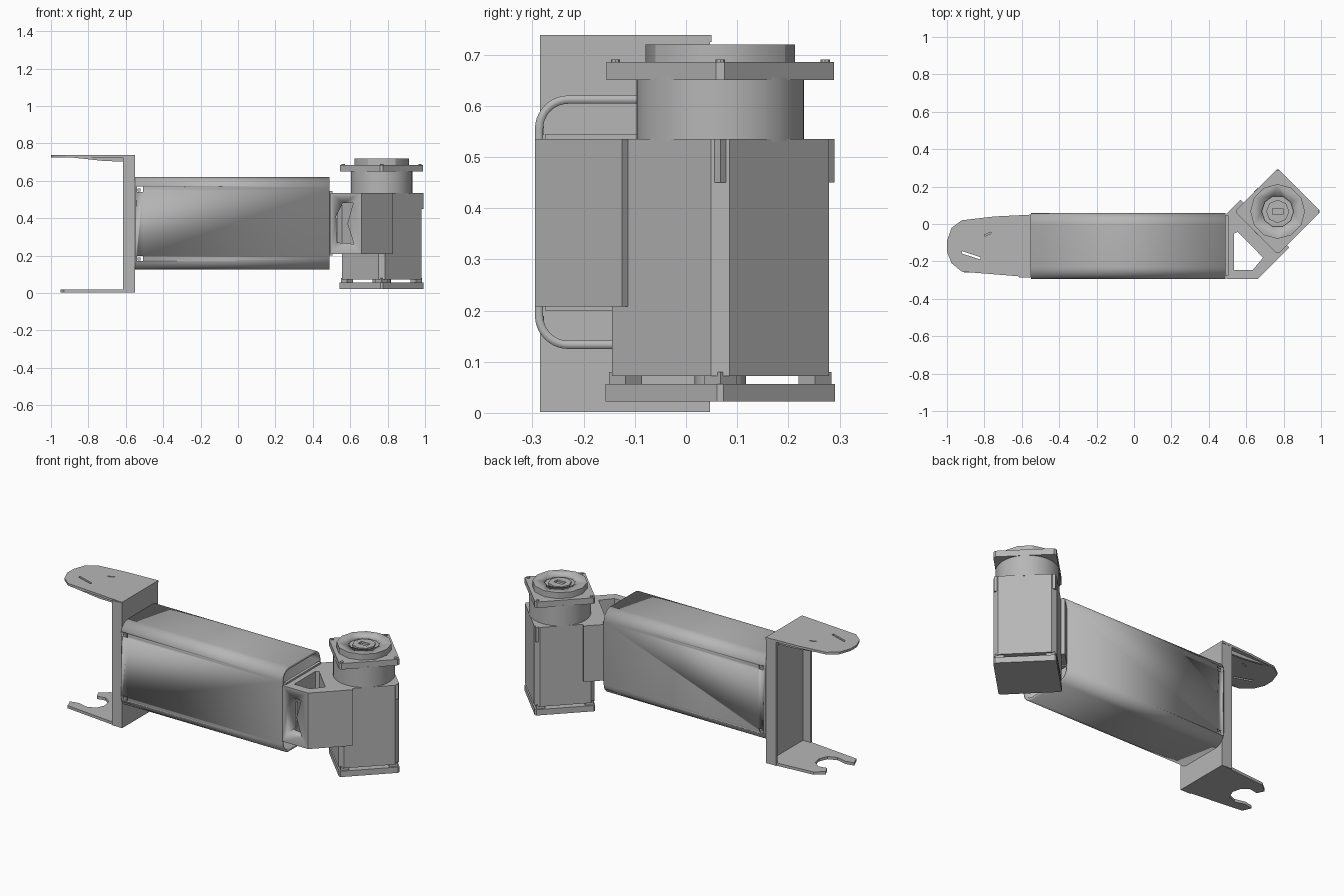
import bpy, bmesh, math
from mathutils import Matrix, Vector

if "Cube" in bpy.data.objects:
    bpy.data.objects.remove(bpy.data.objects["Cube"])

grey = bpy.data.materials.new("plain grey")
grey.use_nodes = True
grey.diffuse_color = (0.47, 0.47, 0.47, 1)
grey.node_tree.nodes["Principled BSDF"].inputs["Base Color"].default_value = grey.diffuse_color

# Maps from profile coordinates (u, v) and depth w to the model
PLAN = lambda u, v, w: Vector((u, v, w))
SIDE = lambda u, v, w: Vector((u, w, v))
END = lambda u, v, w: Vector((w, u, v))


def finish(name, bm, smooth=True):
    bmesh.ops.recalc_face_normals(bm, faces=bm.faces)
    mesh = bpy.data.meshes.new(name)
    bm.to_mesh(mesh)
    bm.free()
    mesh.materials.append(grey)
    obj = bpy.data.objects.new(name, mesh)
    bpy.context.collection.objects.link(obj)
    if smooth:
        bpy.ops.object.select_all(action="DESELECT")
        obj.select_set(True)
        bpy.context.view_layer.objects.active = obj
        bpy.ops.object.shade_smooth_by_angle(angle=math.radians(30))
    return obj


def prism(name, pts, lo, hi, plane=PLAN, caps=True):
    """Extrude an outline from depth lo to depth hi."""
    bm = bmesh.new()
    a, b = [[bm.verts.new(plane(u, v, w)) for u, v in pts] for w in (lo, hi)]
    for i in range(len(pts)):
        j = (i + 1) % len(pts)
        bm.faces.new((a[i], a[j], b[j], b[i]))
    if caps:
        bm.faces.new(a)
        bm.faces.new(b)
    return finish(name, bm)


def rect(u0, u1, v0, v1):
    return [(u0, v0), (u1, v0), (u1, v1), (u0, v1)]


def rounded(u0, u1, v0, v1, r, n=10):
    pts = []
    for k, (cu, cv) in enumerate(rect(u0 + r, u1 - r, v0 + r, v1 - r)):
        for i in range(n + 1):
            t = math.pi * (1 + k / 2 + i / n / 2)
            pts.append((cu + r * math.cos(t), cv + r * math.sin(t)))
    return pts


def ngon(c, r, n, turn=0):
    return [(c[0] + r * math.cos(turn + math.tau * i / n),
             c[1] + r * math.sin(turn + math.tau * i / n)) for i in range(n)]


def diamond(c, r, cut):
    """Square standing on its corner, with each corner trimmed."""
    pts = []
    for k in range(4):
        d = Vector((math.cos(k * math.pi / 2), math.sin(k * math.pi / 2)))
        s = Vector((-d.y, d.x))
        for sign in (-1, 1):
            pts.append(tuple(Vector(c) + d * (r - cut) + s * cut * sign))
    return pts


def cut(obj, cutter):
    mod = obj.modifiers.new("cut", "BOOLEAN")
    mod.operation = "DIFFERENCE"
    mod.solver = "EXACT"
    mod.object = cutter
    cutter.hide_render = True
    cutter.hide_viewport = True
    cutter.display_type = "WIRE"


# Hollow main tube with small clip notches near the bracket
tube = prism("tube", rounded(-0.295, 0.06, 0.125, 0.62, 0.065), -0.55, 0.49, END, caps=False)
wall = tube.modifiers.new("wall", "SOLIDIFY")
wall.thickness = 0.016
wall.offset = -1
for z in (0.185, 0.555):
    cut(tube, prism("clip_notch", rect(-0.54, -0.508, z - 0.014, z + 0.014), -0.35, 0.1, SIDE))
    for y in (-0.285, 0.045):
        prism("clip", rect(-0.538, -0.52, z - 0.012, z + 0.004), y - 0.004, y + 0.008, SIDE)

# Channel bracket at the end of the tube
prism("bracket_web", rect(-0.285, 0.047, 0.005, 0.73), -0.566, -0.55, END)
for y in (-0.285, 0.033):
    prism("bracket_flange", rect(-0.615, -0.55, 0.003, 0.732), y, y + 0.014, SIDE)
prism("bracket_top_lip", rect(-0.615, -0.55, 0.7, 0.73), -0.28, 0.04, SIDE)

# Upper arm: tapered rounded plate with two stiffening ribs and slits
upper = prism("upper_arm", [(-0.55, 0.05), (-0.75, 0.04), (-0.92, 0.02), (-0.975, -0.02),
                            (-1, -0.09), (-1, -0.15), (-0.975, -0.21), (-0.92, -0.255),
                            (-0.55, -0.285)], 0.725, 0.738)
cut(upper, prism("long_slit", [(-0.92, -0.145), (-0.82, -0.178), (-0.82, -0.19), (-0.92, -0.158)], 0.7, 0.76))
cut(upper, prism("short_slit", [(-0.8, -0.058), (-0.765, -0.043), (-0.765, -0.051), (-0.8, -0.066)], 0.7, 0.76))
for y in (-0.258, 0.008):
    prism("upper_arm_rib", [(-0.6, 0.727), (-0.6, 0.702), (-0.72, 0.706), (-0.91, 0.727)],
          y, y + 0.012, SIDE)

# Lower arm: forked plate
prism("lower_arm", [(-0.55, 0.047), (-0.84, 0.022), (-0.89, -0.02), (-0.87, -0.06),
                    (-0.82, -0.05), (-0.78, -0.08), (-0.768, -0.13), (-0.79, -0.18),
                    (-0.84, -0.2), (-0.9, -0.185), (-0.95, -0.195), (-0.93, -0.245),
                    (-0.55, -0.285)], 0.002, 0.018)

# Angled adapter between tube and motor, open from top to bottom
prism("adapter_plate", rect(-0.275, 0.045, 0.2, 0.545), 0.488, 0.505, END)
adapter = prism("adapter", [(0.495, -0.295), (0.66, -0.295), (0.83, -0.125), (0.815, -0.11),
                            (0.57, 0.13), (0.495, 0.055)], 0.208, 0.535)
cut(adapter, prism("adapter_opening", [(0.535, -0.245), (0.635, -0.245), (0.69, -0.18),
                                       (0.555, -0.042), (0.535, -0.05)], 0.1, 0.7))
cut(adapter, prism("adapter_window", [(0.53, 0.27), (0.62, 0.262), (0.585, 0.37),
                                      (0.615, 0.48), (0.56, 0.48), (0.525, 0.41)],
                   -0.35, -0.22, SIDE))

# Motor body: square case on its corner with trimmed edges
C = (0.768, 0.067)
prism("motor_body", diamond(C, 0.23, 0.018), 0.072, 0.535)
for dx, dy in ((1, 0), (0, 1)):
    spot = (C[0] + dx * 0.2, C[1] + dy * 0.2)
    prism("motor_corner", ngon(spot, 0.023, 4), 0.45, 0.535)

# Motor base flange on four corner posts and a core
prism("motor_base", diamond(C, 0.23, 0.006), 0.022, 0.056)
prism("motor_core", ngon(C, 0.05, 16), 0.05, 0.08)
for k in range(4):
    a = k * math.pi / 2
    post = (C[0] + 0.185 * math.cos(a), C[1] + 0.185 * math.sin(a))
    prism("motor_post", ngon(post, 0.032, 4), 0.05, 0.08)

# Round neck, top flange and stepped hub
prism("motor_neck", ngon(C, 0.164, 48), 0.53, 0.655)
prism("top_flange", diamond(C, 0.23, 0.008), 0.65, 0.685)
hub = prism("hub_ring", ngon(C, 0.146, 12), 0.68, 0.72)
cut(hub, prism("hub_recess", ngon(C, 0.085, 10), 0.704, 0.74))
shaft = prism("shaft", ngon(C, 0.062, 8), 0.69, 0.715)
cut(shaft, prism("shaft_socket", rect(C[0] - 0.028, C[0] + 0.028, C[1] - 0.016, C[1] + 0.016), 0.7, 0.73))
for k in range(4):
    a = k * math.pi / 2
    spot = (C[0] + 0.205 * math.cos(a), C[1] + 0.205 * math.sin(a))
    prism("flange_screw", ngon(spot, 0.009, 8), 0.68, 0.69)
